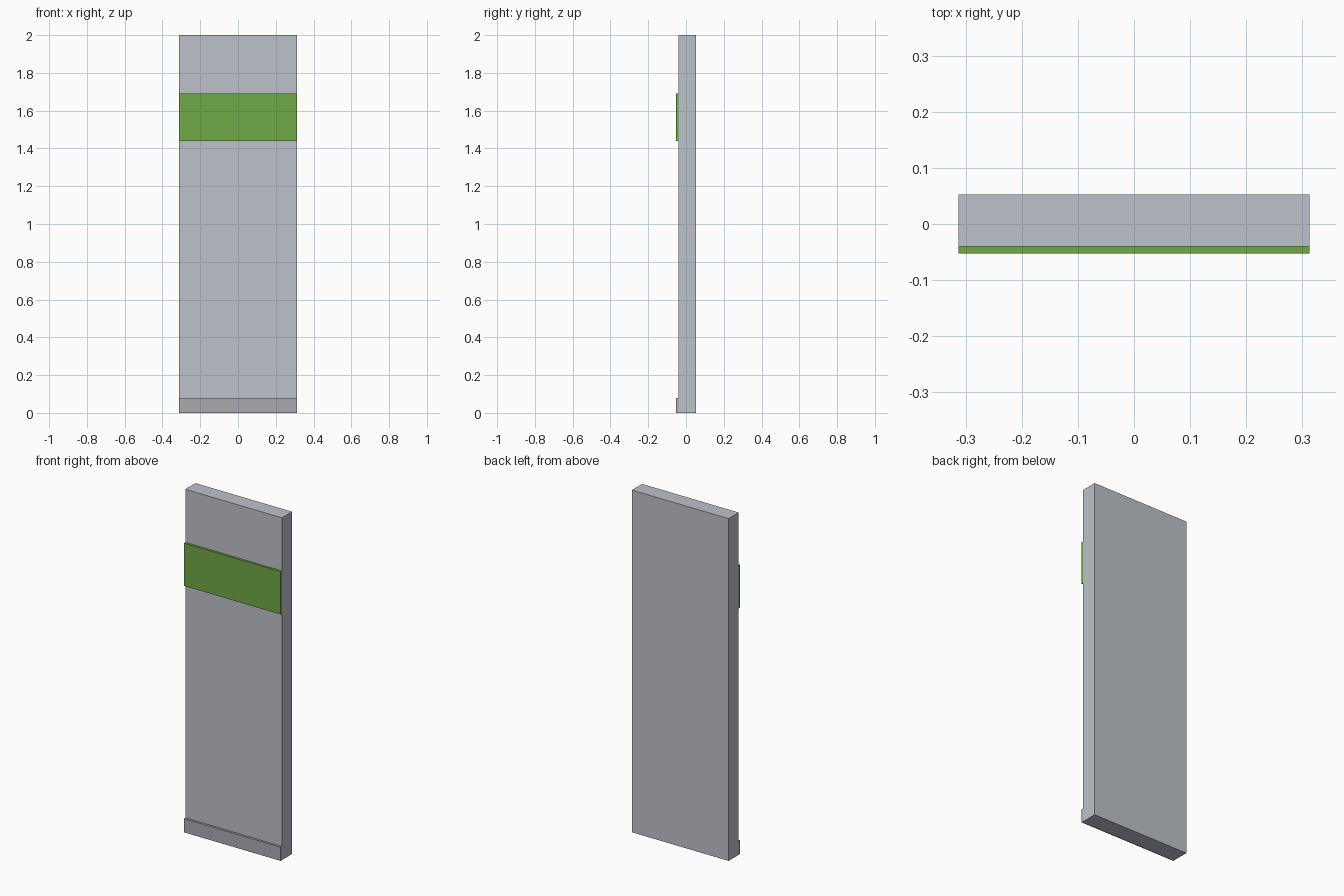
import bpy
import bmesh
from mathutils import Matrix, Vector

cube = bpy.data.objects.get("Cube")
if cube:
    bpy.data.objects.remove(cube, do_unlink=True)


def material(name, rgb):
    mat = bpy.data.materials.new(name)
    mat.use_nodes = True
    color = (*rgb, 1.0)
    mat.diffuse_color = color
    mat.node_tree.nodes["Principled BSDF"].inputs["Base Color"].default_value = color
    return mat


def box(name, low, high, mat):
    low, high = Vector(low), Vector(high)
    mesh = bpy.data.meshes.new(name)
    bm = bmesh.new()
    place = Matrix.Translation((low + high) / 2) @ Matrix.Diagonal((*(high - low), 1.0))
    bmesh.ops.create_cube(bm, size=1.0, matrix=place)
    bm.to_mesh(mesh)
    bm.free()
    mesh.materials.append(mat)
    obj = bpy.data.objects.new(name, mesh)
    bpy.context.scene.collection.objects.link(obj)
    return obj


light_grey = material("light grey", (0.515, 0.539, 0.591))
mid_grey = material("mid grey", (0.392, 0.407, 0.434))
green = material("green", (0.156, 0.392, 0.061))

half_width = 0.3125
back, face, front = 0.053, -0.0405, -0.053

# Main slab
box("panel", (-half_width, face, 0), (half_width, back, 2), light_grey)

# Raised strips on the front face
box("base_strip", (-half_width, front, 0), (half_width, face, 0.08), mid_grey)
box("green_band", (-half_width, front, 1.44), (half_width, face, 1.69), green)
